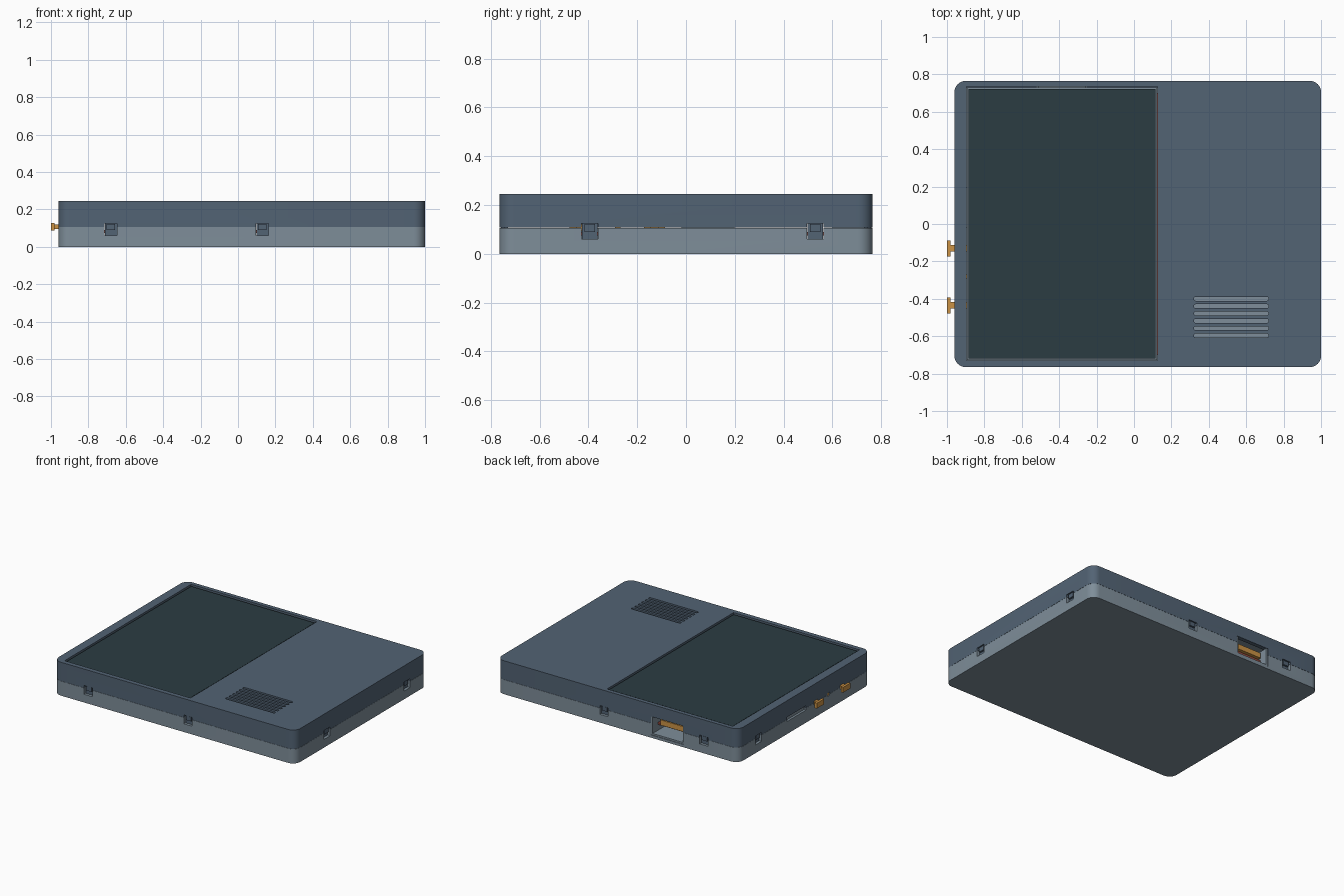
import bpy, bmesh, math

if "Cube" in bpy.data.objects:
    bpy.data.objects.remove(bpy.data.objects["Cube"])

def mat(name, rgb):
    m = bpy.data.materials.new(name)
    m.diffuse_color = (*rgb, 1)
    m.use_nodes = True
    m.node_tree.nodes["Principled BSDF"].inputs["Base Color"].default_value = m.diffuse_color
    return m

BLUE = mat("slate_blue", (0.085, 0.125, 0.175))
GREY = mat("blue_grey", (0.21, 0.27, 0.32))
DARK = mat("dark_glass", (0.024, 0.045, 0.055))
ORANGE = mat("amber", (0.60, 0.29, 0.06))
RED = mat("board_red", (0.30, 0.07, 0.05))


def slab(name, x, y, z, material=None, r=0.0, seg=8):
    """Upright prism over a plain or rounded rectangle."""
    bm = bmesh.new()
    pts = []
    corners = [(x[1], y[1], 0), (x[0], y[1], 90), (x[0], y[0], 180), (x[1], y[0], 270)]
    for cx, cy, a0 in corners:
        if r == 0:
            pts.append((cx, cy))
            continue
        ox = cx - math.copysign(r, cx - sum(x) / 2)
        oy = cy - math.copysign(r, cy - sum(y) / 2)
        for i in range(seg + 1):
            a = math.radians(a0 + 90 * i / seg)
            pts.append((ox + r * math.cos(a), oy + r * math.sin(a)))
    base = bm.faces.new([bm.verts.new((px, py, z[0])) for px, py in pts])
    top = bmesh.ops.extrude_face_region(bm, geom=[base])["geom"]
    bmesh.ops.translate(bm, vec=(0, 0, z[1] - z[0]),
                        verts=[v for v in top if isinstance(v, bmesh.types.BMVert)])
    bmesh.ops.recalc_face_normals(bm, faces=bm.faces)
    me = bpy.data.meshes.new(name)
    bm.to_mesh(me)
    bm.free()
    ob = bpy.data.objects.new(name, me)
    bpy.context.collection.objects.link(ob)
    if material:
        me.materials.append(material)
    return ob


def cut(ob, boxes):
    """Subtract slabs, each given as (x, y, z, radius), and bake the result."""
    cutters = []
    for x, y, z, r in boxes:
        c = slab("cutter", x, y, z, r=r)
        c.hide_render = True
        m = ob.modifiers.new("cut", 'BOOLEAN')
        m.operation, m.solver, m.object = 'DIFFERENCE', 'EXACT', c
        cutters.append(c)
    dg = bpy.context.evaluated_depsgraph_get()
    baked = bpy.data.meshes.new_from_object(ob.evaluated_get(dg))
    ob.modifiers.clear()
    ob.data = baked
    for c in cutters:
        bpy.data.objects.remove(c)


def around(c, h):
    return (c - h, c + h)


X0, X1, Y, TOP, SEAM, WALL, R = -0.96, 1.0, 0.765, 0.245, 0.107, 0.035, 0.06
OUT_X, OUT_Y = (X0, X1), (-Y, Y)
IN_X, IN_Y = (X0 + WALL, X1 - WALL), (-Y + WALL, Y - WALL)

# Snap clip places: (axis of the wall normal, side, position along wall)
clips = [('y', s, p) for s in (-1, 1) for p in (-0.68, 0.13)]
clips += [('x', 1, -0.395), ('x', 1, 0.53), ('x', -1, 0.53)]


def clip_box(axis, side, pos, half, d0, d1):
    """Footprint at depth d0..d1 inward from the outer wall face."""
    wall = Y * side if axis == 'y' else (X1 if side > 0 else X0)
    depth = tuple(sorted((wall - side * d0, wall - side * d1)))
    return (around(pos, half), depth) if axis == 'y' else (depth, around(pos, half))


# Openings shared by both shells
port_x, port_z = (-0.52, -0.25), (0.02, 0.155)
openings = [(*clip_box(*c, 0.034, -0.02, WALL + 0.02), (0.06, 0.125), 0) for c in clips]
openings.append((port_x, (Y - 0.1, Y + 0.1), port_z, 0))
openings.append(((X0 - 0.1, X0 + 0.06), (-0.02, 0.2), (0.092, 0.124), 0))
for by in (-0.13, -0.435):
    openings.append(((X0 - 0.1, X0 + 0.06), around(by, 0.02), (0.093, 0.122), 0))
openings.append(((X0 - 0.1, X0 + 0.06), around(-0.28, 0.013), (0.096, 0.12), 0))

# Bottom tray
tray = slab("bottom_tray", OUT_X, OUT_Y, (0, SEAM - 0.001), r=R)
cut(tray, [(IN_X, IN_Y, (0.03, 0.3), 0.03)] + openings)

# Top cover with display window and speaker slots
cover = slab("top_cover", OUT_X, OUT_Y, (SEAM, TOP), r=R)
slots = [((0.32, 0.72), around(-0.40 - 0.0393 * i, 0.0105), (0.15, 0.3), 0.0102) for i in range(6)]
window = ((-0.895, 0.126), (-0.731, 0.735), (0.15, 0.3), 0)
cut(cover, [(IN_X, IN_Y, (0, 0.215), 0.03), window] + slots + openings)

for ob, m in ((tray, GREY), (cover, BLUE)):
    ob.data.materials.clear()
    ob.data.materials.append(m)
    bpy.ops.object.select_all(action='DESELECT')
    ob.select_set(True)
    bpy.context.view_layer.objects.active = ob
    bpy.ops.object.shade_smooth_by_angle(angle=math.radians(30))

# Snap clip tongues and catches
for i, c in enumerate(clips):
    slab(f"clip_tongue_{i}", *clip_box(*c, 0.032, 0.02, WALL), (0.06, 0.125), BLUE)
    slab(f"clip_catch_{i}", *clip_box(*c, 0.022, 0.006, 0.021), (0.09, 0.121), BLUE)

# Display: glass on a slightly wider carrier
slab("display_glass", (-0.885, 0.116), (-0.719, 0.722), (0.20, 0.238), DARK)
slab("display_carrier", (-0.892, 0.122), (-0.728, 0.731), (0.18, 0.20), GREY)

# Circuit board with legs showing under the display edge
slab("circuit_board", (-0.88, 0.13), (-0.70, 0.70), (0.075, 0.09), RED)

# Side buttons: head plus stem
for i, by in enumerate((-0.13, -0.435)):
    slab(f"button_head_{i}", (-1.0, -0.982), around(by, 0.043), (0.088, 0.127), ORANGE)
    slab(f"button_stem_{i}", (-0.982, -0.88), around(by, 0.017), (0.096, 0.12), ORANGE)
slab("indicator_light", (-0.955, -0.88), around(-0.28, 0.011), (0.098, 0.118), ORANGE)

# Card slot sleeve
slab("card_slot", (-0.945, -0.85), (-0.018, 0.198), (0.093, 0.118), GREY)

# Rear port: recess floor, sides and connector
slab("port_floor", port_x, (0.60, Y - 0.004), (0.02, 0.032), GREY)
for i, px in enumerate((-0.514, -0.256)):
    slab(f"port_side_{i}", around(px, 0.006), (0.60, Y - 0.004), (0.032, 0.155), GREY)
slab("port_connector", (-0.49, -0.30), (0.60, 0.725), (0.09, 0.128), ORANGE)
